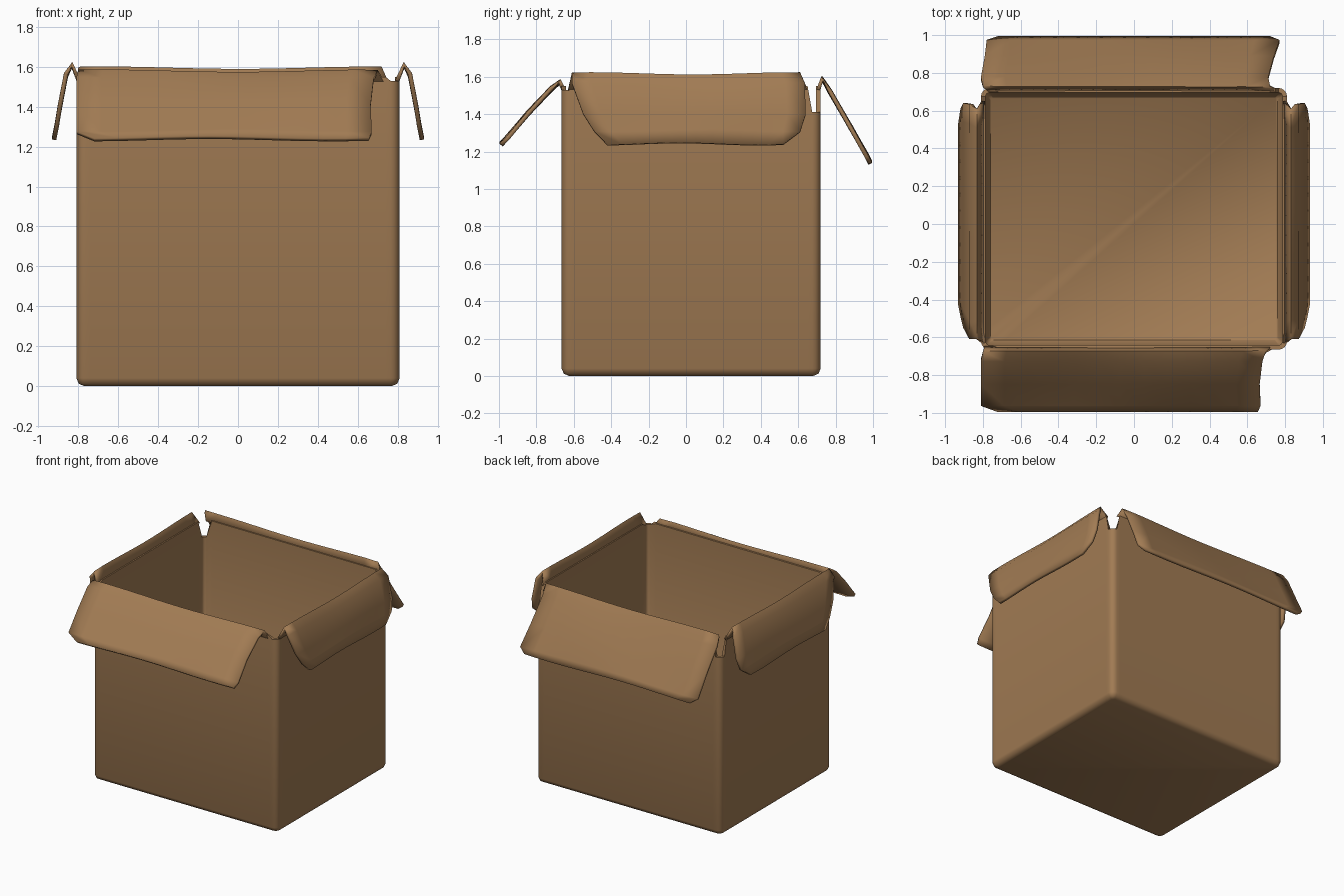
import bpy, bmesh, math

if "Cube" in bpy.data.objects:
    bpy.data.objects.remove(bpy.data.objects["Cube"])

card = bpy.data.materials.new("brown cardboard")
card.diffuse_color = (0.36, 0.2, 0.088, 1)
card.use_nodes = True
card.node_tree.nodes["Principled BSDF"].inputs["Base Color"].default_value = card.diffuse_color


def make_object(name, bm):
    bmesh.ops.recalc_face_normals(bm, faces=bm.faces)
    mesh = bpy.data.meshes.new(name)
    bm.to_mesh(mesh)
    bm.free()
    mesh.materials.append(card)
    obj = bpy.data.objects.new(name, mesh)
    bpy.context.collection.objects.link(obj)
    return obj


def smooth(obj, angle=40):
    bpy.ops.object.select_all(action='DESELECT')
    obj.select_set(True)
    bpy.context.view_layer.objects.active = obj
    bpy.ops.object.shade_smooth_by_angle(angle=math.radians(angle))


# Box body: rounded rectangle loops lofted up the outside and down the inside
HX, Y0, Y1 = 0.81, -0.665, 0.72
YC, HY = (Y0 + Y1) / 2, (Y1 - Y0) / 2


def ring(inset, z):
    """Rounded rectangle; z=None follows the rim, which is slit at the corners."""
    pts = []
    hx, hy, r = HX - inset, HY - inset, max(0.045 - inset, 0.015)
    for q, (sx, sy) in enumerate(((1, 1), (-1, 1), (-1, -1), (1, -1))):
        low = 1.41 if sy > 0 else 1.53
        side, end = (sx * hx, sy * (hy - 0.07)), (sx * (hx - 0.07), sy * hy)
        arc = []
        for i in range(5):
            a = math.pi / 2 * (q + i / 4)
            arc.append((sx * (hx - r) + r * math.cos(a), sy * (hy - r) + r * math.sin(a), low))
        first, last = (side, end) if q % 2 == 0 else (end, side)
        pts += [(*first, 1.55)] + arc + [(*last, 1.55)]
    return [(x, y + YC, h if z is None else z) for x, y, h in pts]


bm = bmesh.new()
levels = [(0.04, 0), (0.012, 0.012), (0, 0.04), (0, None),
          (0.024, None), (0.024, 0.06), (0.05, 0.022)]
rings = [[bm.verts.new(p) for p in ring(*lv)] for lv in levels]
for a, b in zip(rings, rings[1:]):
    for i in range(len(a)):
        j = (i + 1) % len(a)
        bm.faces.new((a[i], a[j], b[j], b[i]))
bm.faces.new(rings[0])
bm.faces.new(rings[-1])
smooth(make_object("box_body", bm), 50)


# Flaps: rows of (distance outward, height, edge start, edge end)
def flap(name, rows, place, cols=12):
    bm = bmesh.new()
    grid = []
    for k, (out, z, u0, u1) in enumerate(rows):
        line = []
        for i in range(cols + 1):
            t = i / cols
            wave = 0.006 * math.sin(t * 7 + k) if k else 0
            line.append(bm.verts.new(place(out, u0 + (u1 - u0) * t, z + wave)))
        grid.append(line)
    for a, b in zip(grid, grid[1:]):
        for i in range(cols):
            bm.faces.new((a[i], a[i + 1], b[i + 1], b[i]))
    obj = make_object(name, bm)
    sol = obj.modifiers.new("thickness", 'SOLIDIFY')
    sol.thickness = 0.022
    sol.offset = 0
    smooth(obj, 60)


flap("front_flap", [(0.655, 1.53, -0.79, 0.73), (0.675, 1.57, -0.80, 0.70),
                    (0.72, 1.535, -0.81, 0.68), (0.84, 1.41, -0.81, 0.665),
                    (0.955, 1.275, -0.81, 0.67), (0.988, 1.24, -0.72, 0.655)],
     lambda o, u, z: (u, -o, z))
flap("back_flap", [(0.708, 1.53, -0.77, 0.75), (0.728, 1.585, -0.80, 0.72),
                   (0.77, 1.52, -0.81, 0.71), (0.88, 1.33, -0.79, 0.74),
                   (0.965, 1.18, -0.78, 0.77), (0.985, 1.14, -0.72, 0.72)],
     lambda o, u, z: (u, o, z))

side_rows = [(0.798, 1.53, -0.63, 0.65), (0.832, 1.607, -0.61, 0.61),
             (0.862, 1.56, -0.61, 0.635), (0.893, 1.40, -0.55, 0.64),
             (0.908, 1.31, -0.49, 0.61), (0.922, 1.24, -0.42, 0.52)]
for name, s in (("right_flap", 1), ("left_flap", -1)):
    flap(name, side_rows, lambda o, u, z: (s * o, u, z))
